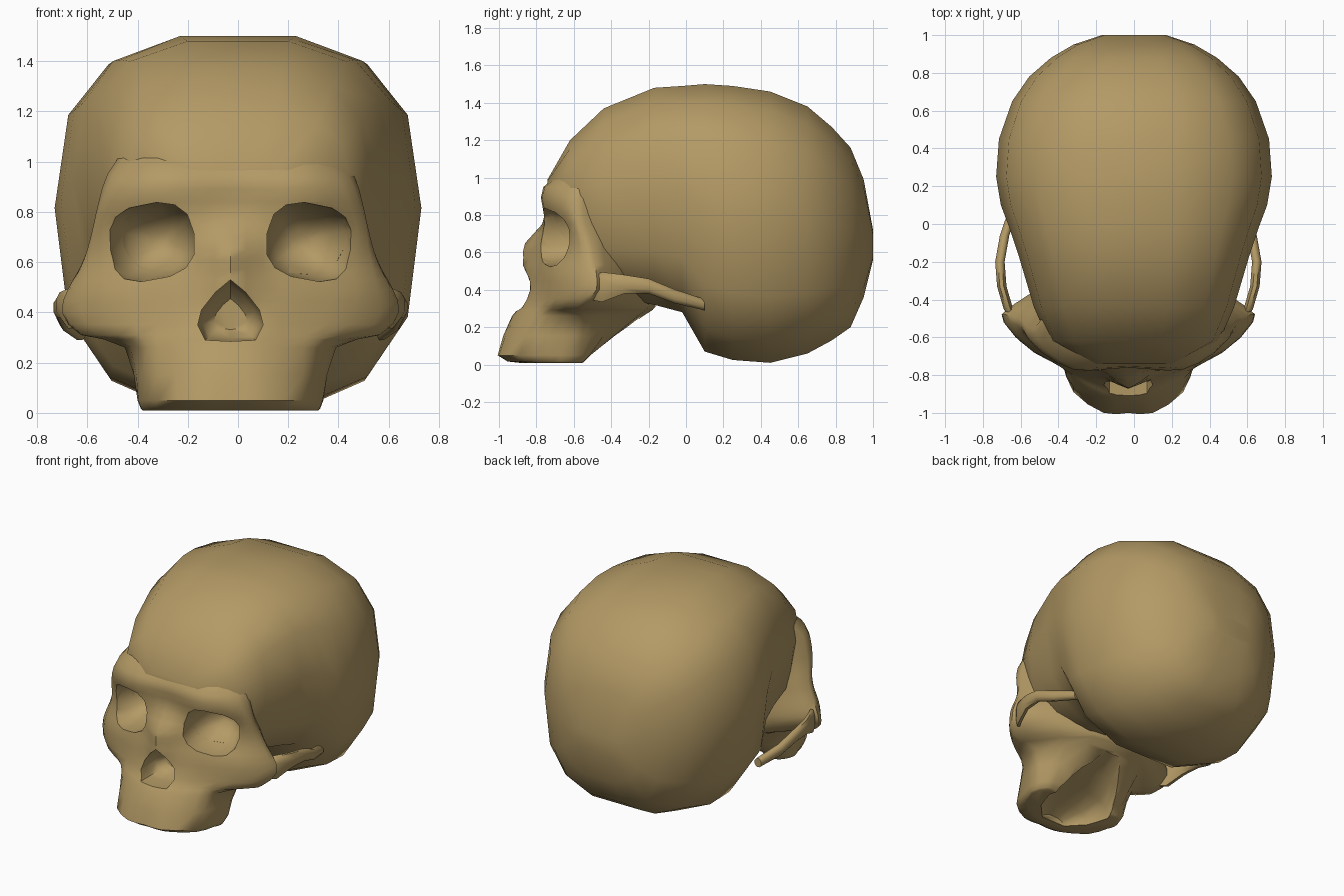
import bpy, bmesh
from math import sin, cos, pi, copysign, radians
from mathutils import Vector

cube = bpy.data.objects.get("Cube")
if cube:
    bpy.data.objects.remove(cube, do_unlink=True)

colour = (0.45, 0.32, 0.13, 1)
bone = bpy.data.materials.new("aged bone")
bone.use_nodes = True
bone.diffuse_color = colour
bone.node_tree.nodes["Principled BSDF"].inputs["Base Color"].default_value = colour

FACE_X = -0.03  # the face sits slightly off the cranium's centre


def loft(name, rings, x=0):
    """Skin a list of closed rings and cap both ends."""
    bm = bmesh.new()
    rows = [[bm.verts.new(p) for p in ring] for ring in rings]
    n = len(rows[0])
    for a, b in zip(rows, rows[1:]):
        for i in range(n):
            j = (i + 1) % n
            bm.faces.new((a[i], a[j], b[j], b[i]))
    bm.faces.new(rows[0])
    bm.faces.new(rows[-1])
    bmesh.ops.recalc_face_normals(bm, faces=bm.faces)
    mesh = bpy.data.meshes.new(name)
    bm.to_mesh(mesh)
    bm.free()
    mesh.materials.append(bone)
    obj = bpy.data.objects.new(name, mesh)
    obj.location.x = x
    bpy.context.collection.objects.link(obj)
    return obj


def oval(x, y, w, bottom, top, sides=14, power=2.7, waist=0.5):
    """Squarish oval ring in the xz plane, with a flat edge at the top."""
    mid = bottom + waist * (top - bottom)
    flat = cos(pi / sides) ** (2 / power)
    ring = []
    for k in range(sides):
        a = 2 * pi * (k + 0.5) / sides
        s, c = sin(a), cos(a)
        px = copysign(abs(s) ** (2 / power), s)
        pz = copysign(abs(c) ** (2 / power), c) / flat
        reach = top - mid if c > 0 else mid - bottom
        ring.append(Vector((x + w * px, y, mid + pz * reach)))
    return ring


def spline(items, blend, closed=False, steps=2):
    """Insert smooth in-between items along a sequence."""
    n = len(items)

    def pick(i):
        return items[i % n] if closed else items[max(0, min(n - 1, i))]

    out = []
    for i in range(n if closed else n - 1):
        for s in range(steps):
            out.append(blend(*(pick(i + d) for d in range(-1, 3)), s / steps))
    return out if closed else out + [items[-1]]


def smooth_point(a, b, c, d, t):
    return b + 0.5 * t * (c - a + t * (2 * a - 5 * b + 4 * c - d + t * (3 * (b - c) + d - a)))


def smooth_ring(a, b, c, d, t):
    return [smooth_point(*points, t) for points in zip(a, b, c, d)]


def finish(obj, cutters=(), angle=50):
    """Cut the openings and shade smooth."""
    bpy.ops.object.select_all(action='DESELECT')
    bpy.context.view_layer.objects.active = obj
    obj.select_set(True)
    for cutter in cutters:
        mod = obj.modifiers.new("cut", 'BOOLEAN')
        mod.operation = 'DIFFERENCE'
        mod.solver = 'EXACT'
        mod.object = cutter
        bpy.ops.object.modifier_apply(modifier=mod.name)
    bpy.ops.object.shade_smooth_by_angle(angle=radians(angle))


# Cranium: sections from forehead to back (y, half width, bottom, top)
cranium = loft("cranium", [oval(0, y, w, b, t, waist=0.54) for y, w, b, t in (
    (-.74, .22, .88, .99), (-.62, .45, .55, 1.2), (-.44, .53, .38, 1.37),
    (-.17, .61, .32, 1.48), (-.02, .66, .28, 1.49), (.1, .705, .07, 1.5),
    (.25, .73, .025, 1.49), (.45, .715, .01, 1.46), (.65, .645, .06, 1.38),
    (.78, .555, .13, 1.27), (.88, .44, .2, 1.16), (.95, .32, .36, .99),
    (1, .17, .56, .72))])


def face_ring(z, nose, inner, middle, cheek, side):
    """Mirrored outline from the midline round the cheek to the hidden back."""
    half = [(.13, inner), (.29, middle), cheek, side,
            (side[0] - .05, side[1] + .09), (.2, min(-.2, 1.2 * z - .57))]
    left = [Vector((x, y, z)) for x, y in half]
    right = [Vector((-x, y, z)) for x, y in reversed(half)]
    return spline(right + [Vector((0, nose, z))] + left, smooth_point, closed=True)


# Face: depths at the midline and beside it, then cheek and side corners
face = loft("face", spline([face_ring(*row) for row in (
    (.01, -.89, -.88, -.79, (.33, -.7), (.35, -.65)),
    (.05, -1, -1, -.89, (.35, -.73), (.37, -.62)),
    (.26, -.93, -.91, -.82, (.36, -.73), (.42, -.58)),
    (.31, -.88, -.87, -.79, (.44, -.71), (.59, -.58)),
    (.4, -.85, -.83, -.77, (.5, -.68), (.66, -.52)),
    (.49, -.87, -.81, -.76, (.5, -.67), (.64, -.52)),
    (.57, -.87, -.79, -.74, (.5, -.63), (.6, -.53)),
    (.65, -.86, -.78, -.72, (.5, -.61), (.57, -.54)),
    (.75, -.77, -.76, -.73, (.5, -.62), (.545, -.57)),
    (.84, -.75, -.76, -.76, (.47, -.67), (.525, -.58)),
    (.95, -.755, -.76, -.755, (.42, -.68), (.49, -.57)),
    (1.08, -.6, -.6, -.58, (.35, -.53), (.4, -.45)))], smooth_ring), FACE_X)

# Eye socket cutters: deep, tapering and tilted down at the outside
cutters = []
for side in (-1, 1):
    eye = loft("socket_cutter", [oval(0, y, .182 * s, -.148 * s, .148 * s) for y, s in (
        (-.3, 1.06), (0, 1), (.1, .9), (.19, .65), (.25, .25))])
    eye.location = (FACE_X + side * .318, -.7, .68)
    eye.rotation_euler = (0, side * .18, side * .15)
    cutters.append(eye)

# Nose opening cutter: pear outline shrinking with depth
pear = [(0, .15), (.06, .1), (.115, .03), (.13, -.03), (.1, -.09), (0, -.095)]
pear += [(-x, z) for x, z in pear[-2:0:-1]]
nostril = loft("nose_cutter", [
    [(x * s, y, .38 + z * s) for x, z in pear]
    for y, s in ((-1.1, 1), (-.8, 1), (-.72, .85), (-.67, .5))], FACE_X)

# Palate cutter: hollow underside of the upper jaw
palate = loft("palate_cutter", [oval(0, y, w, -.1, t) for y, w, t in (
    (-.86, .1, .05), (-.75, .2, .1), (-.6, .25, .14), (-.45, .2, .2), (-.25, .1, .27))], FACE_X)

finish(cranium, cutters, 60)
cutters += [nostril, palate]
finish(face, cutters)
for cutter in cutters:
    bpy.data.objects.remove(cutter, do_unlink=True)

# Cheek arches: slim bars from the cheeks back to the cranium
for side, name in ((1, "left_cheek_arch"), (-1, "right_cheek_arch")):
    arch = loft(name, [oval(side * x, y, .027, z - h, z + h, sides=8, power=2) for x, y, z, h in (
        (.58, -.53, .4, .05), (.635, -.45, .415, .08), (.67, -.33, .43, .05),
        (.68, -.2, .42, .04), (.655, -.06, .365, .037), (.6, .1, .32, .03))], FACE_X)
    finish(arch, angle=60)
